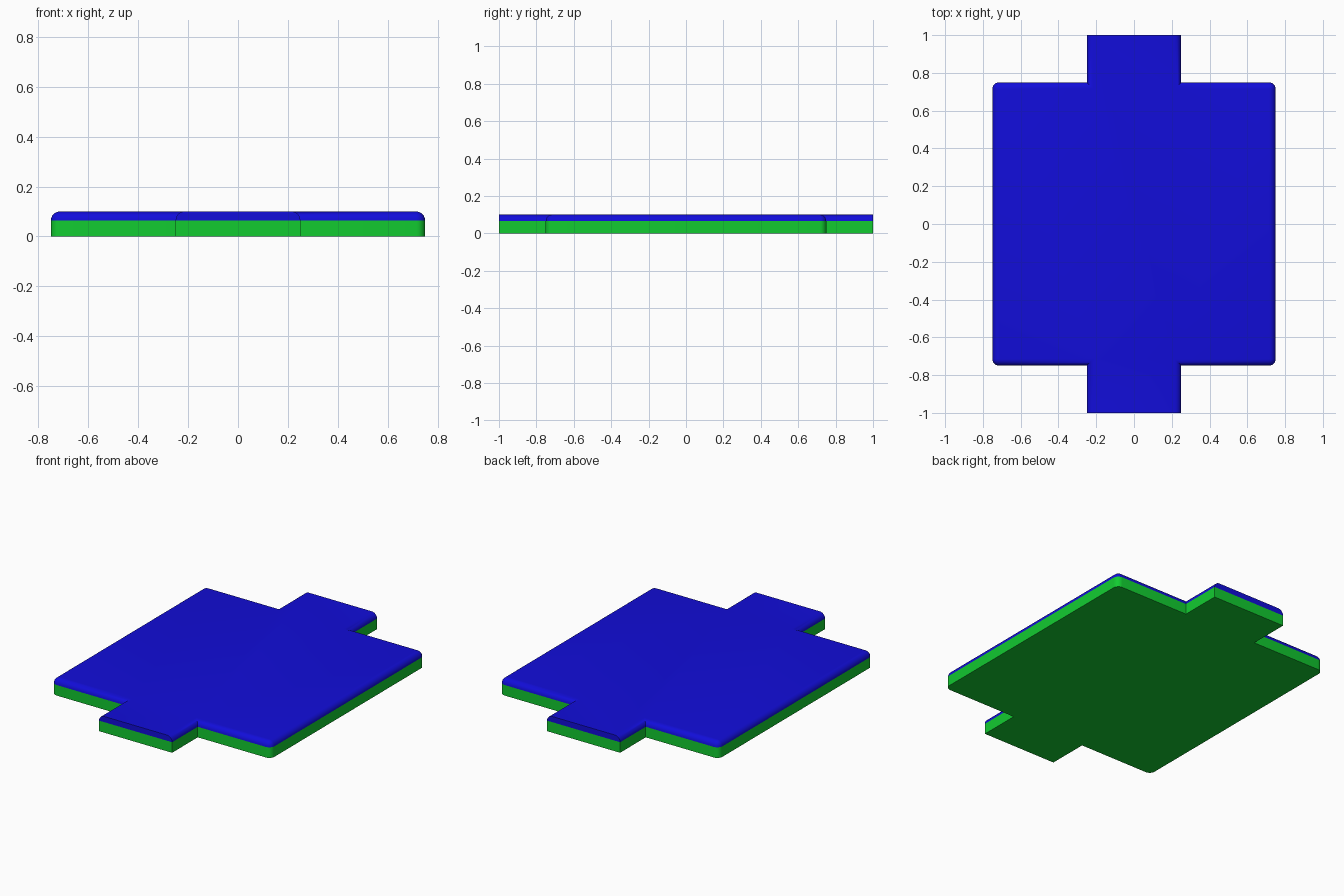
import bpy, bmesh, math

if "Cube" in bpy.data.objects:
    bpy.data.objects.remove(bpy.data.objects["Cube"])

R = 0.035          # edge and corner radius
H = 0.10           # total height
SEG = 6


def outline(d):
    """Plan outline inset by d; the tab ends stay flush at y = +-1."""
    c = 0.75 - R
    arc = [(c + (R - d) * math.cos(a), c + (R - d) * math.sin(a))
           for a in (i * math.pi / 2 / SEG for i in range(SEG + 1))]
    q = arc + [(0.25 - d, 0.75 - d), (0.25 - d, 1.0)]
    half = q + [(-x, y) for x, y in reversed(q)]
    return half + [(-x, -y) for x, y in half]


def loft(name, levels, color, cap_bottom=False, cap_top=False):
    bm = bmesh.new()
    rings = [[bm.verts.new((x, y, z)) for x, y in outline(d)] for d, z in levels]
    n = len(rings[0])
    for a, b in zip(rings, rings[1:]):
        for i in range(n):
            j = (i + 1) % n
            bm.faces.new((a[i], a[j], b[j], b[i]))
    if cap_bottom:
        bm.faces.new(list(reversed(rings[0])))
    if cap_top:
        bm.faces.new(rings[-1])
    bmesh.ops.remove_doubles(bm, verts=bm.verts, dist=1e-5)
    me = bpy.data.meshes.new(name)
    bm.to_mesh(me)
    bm.free()
    ob = bpy.data.objects.new(name, me)
    bpy.context.collection.objects.link(ob)
    mat = bpy.data.materials.new(name + "_color")
    mat.diffuse_color = color
    mat.use_nodes = True
    mat.node_tree.nodes["Principled BSDF"].inputs["Base Color"].default_value = mat.diffuse_color
    me.materials.append(mat)
    bpy.ops.object.select_all(action='DESELECT')
    ob.select_set(True)
    bpy.context.view_layer.objects.active = ob
    bpy.ops.object.shade_smooth_by_angle(angle=math.radians(35))


# Green lower slab
loft("base_slab", [(0, 0), (0, H - R)], (0.006, 0.6, 0.03, 1), cap_bottom=True)

# Blue cover with rounded upper edges
steps = [i * math.pi / 2 / SEG for i in range(SEG + 1)]
loft("top_cover",
     [(R * (1 - math.cos(a)), H - R + R * math.sin(a)) for a in steps],
     (0.006, 0.004, 0.7, 1), cap_top=True)
